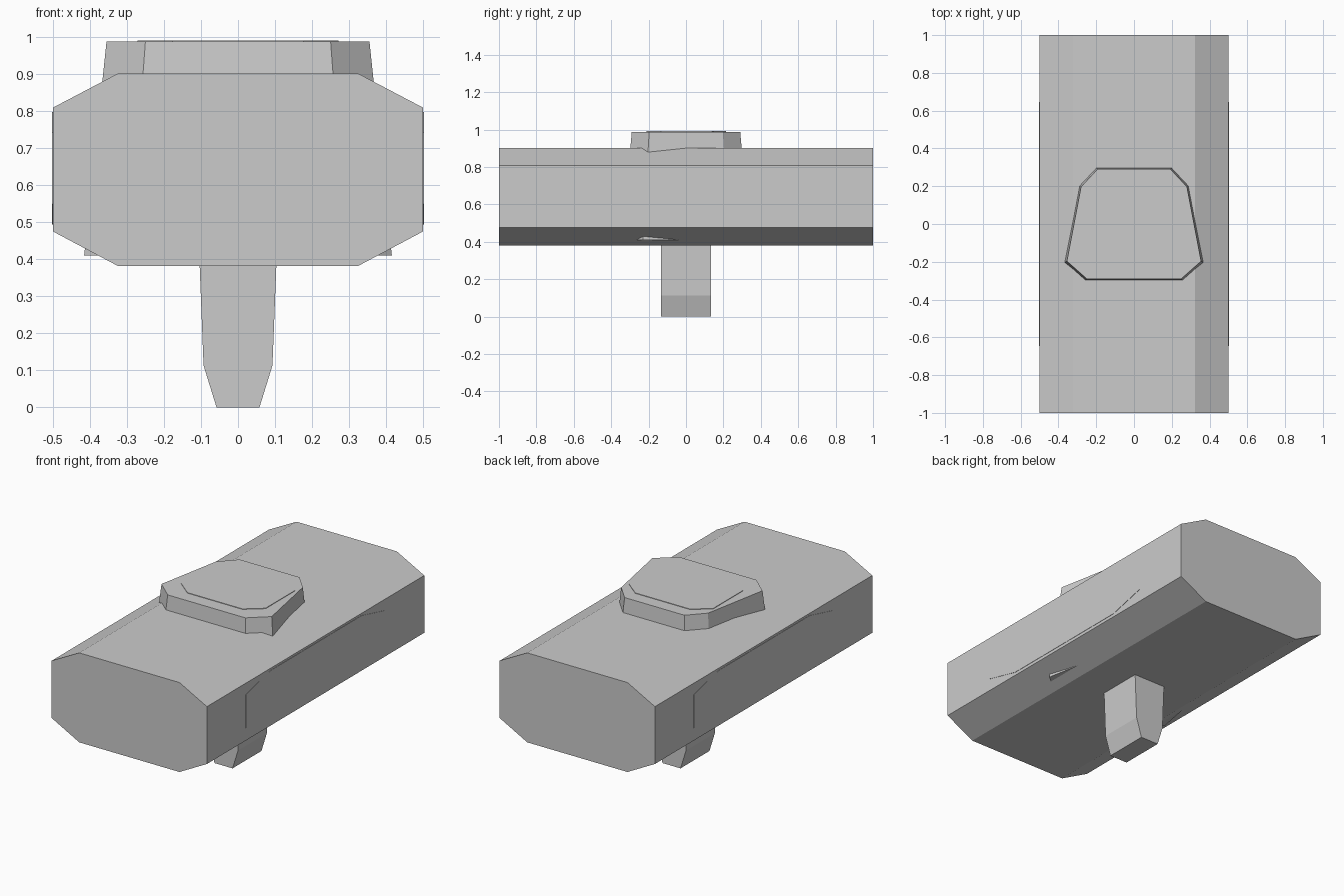
import bpy, bmesh

if "Cube" in bpy.data.objects:
    bpy.data.objects.remove(bpy.data.objects["Cube"])


def mirrored(half):
    """Close a right-hand half outline by mirroring it across its first coordinate."""
    return half + [(-u, v) for u, v in reversed(half)]


def loft(name, rings):
    """Solid with flat sides through equal-length rings, capped at both ends."""
    bm = bmesh.new()
    loops = [[bm.verts.new(p) for p in ring] for ring in rings]
    for a, b in zip(loops, loops[1:]):
        for i in range(len(a)):
            j = (i + 1) % len(a)
            bm.faces.new((a[i], a[j], b[j], b[i]))
    bm.faces.new(loops[0])
    bm.faces.new(loops[-1])
    bmesh.ops.recalc_face_normals(bm, faces=bm.faces)
    mesh = bpy.data.meshes.new(name)
    bm.to_mesh(mesh)
    bm.free()
    obj = bpy.data.objects.new(name, mesh)
    bpy.context.collection.objects.link(obj)
    return obj


# Main body: eight-sided block running front to back
body = mirrored([(0.323, 0.381), (0.5, 0.475), (0.5, 0.809), (0.323, 0.902)])
loft("body", [[(x, y, z) for x, z in body] for y in (-1, 1)])

# Side panel: thin raised octagon showing on both flanks
side = mirrored([(0.42, 0.493), (0.645, 0.549), (0.645, 0.742), (0.42, 0.797)])
loft("side_panel", [[(x, y, z) for y, z in side] for x in (-0.502, 0.502)])

# Top housing: tapered block that flares downward and breaks the lower bevels
housing = mirrored([(0.25, -0.29), (0.355, -0.197), (0.28, 0.197), (0.193, 0.29)])
loft("top_housing", [[(x * s, y * s, z) for x, y in housing]
                     for s, z in ((1.17, 0.41), (1.0, 0.988))])

# Top panel: thin raised plate on the housing
plate = mirrored([(0.177, -0.212), (0.272, -0.135), (0.272, 0.138), (0.177, 0.215)])
loft("top_panel", [[(x, y, z) for x, y in plate] for z in (0.95, 0.991)])

# Foot: tapered peg under the body
foot = mirrored([(0.058, 0.0), (0.093, 0.113), (0.105, 0.42)])
loft("foot", [[(x, y, z) for x, z in foot] for y in (-0.133, 0.133)])
